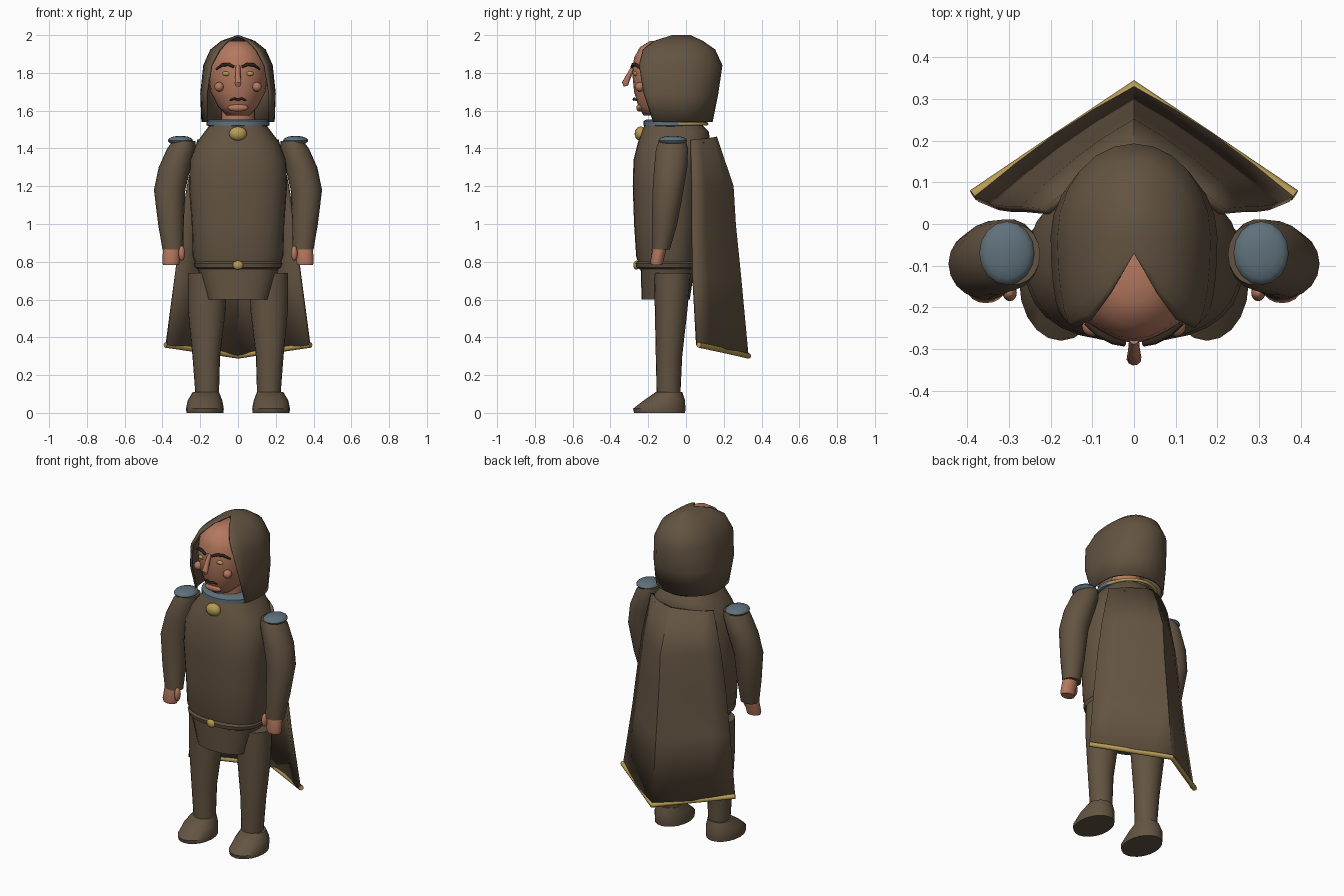
import bpy, bmesh, math
from mathutils import Vector


def material(name, rgb):
    m = bpy.data.materials.new(name)
    m.diffuse_color = (*rgb, 1)
    return m


BROWN = material("brown cloth", (0.125, 0.088, 0.054))
SKIN = material("skin", (0.46, 0.19, 0.115))
STEEL = material("grey metal", (0.115, 0.165, 0.2))
GOLD = material("gold", (0.47, 0.33, 0.09))
DARK = material("dark hair", (0.03, 0.018, 0.013))


def finish(name, bm, mat, angle=40):
    bmesh.ops.recalc_face_normals(bm, faces=bm.faces)
    me = bpy.data.meshes.new(name)
    bm.to_mesh(me)
    bm.free()
    ob = bpy.data.objects.new(name, me)
    bpy.context.collection.objects.link(ob)
    me.materials.append(mat)
    bpy.ops.object.select_all(action='DESELECT')
    ob.select_set(True)
    bpy.context.view_layer.objects.active = ob
    bpy.ops.object.shade_smooth_by_angle(angle=math.radians(angle))
    return ob


def loft(name, rings, mat, power=2.0, n=24, angle=40):
    """Rings of (z, centre x, half width, front y, back y)."""
    bm = bmesh.new()
    loops = []
    for z, cx, a, yf, yb in rings:
        loop = []
        for i in range(n):
            t = 2 * math.pi * i / n
            c, s = math.cos(t), math.sin(t)
            x = math.copysign(abs(c) ** (2 / power), c) * a
            y = math.copysign(abs(s) ** (2 / power), s) * (yb - yf) / 2
            loop.append(bm.verts.new((cx + x, (yf + yb) / 2 + y, z)))
        loops.append(loop)
    for lo, hi in zip(loops, loops[1:]):
        for i in range(n):
            j = (i + 1) % n
            bm.faces.new((lo[i], lo[j], hi[j], hi[i]))
    bm.faces.new(loops[0])
    bm.faces.new(loops[-1])
    return finish(name, bm, mat, angle)


def ball(name, loc, size, mat):
    bm = bmesh.new()
    bmesh.ops.create_uvsphere(bm, u_segments=16, v_segments=10, radius=1)
    bmesh.ops.scale(bm, vec=size, verts=bm.verts)
    bmesh.ops.translate(bm, vec=loc, verts=bm.verts)
    return finish(name, bm, mat)


def tube(name, pts, radii, mat, n=8):
    """Round tube through points, one radius per point."""
    bm = bmesh.new()
    pts = [Vector(p) for p in pts]
    loops = []
    for k, p in enumerate(pts):
        d = (pts[min(k + 1, len(pts) - 1)] - pts[max(k - 1, 0)]).normalized()
        u = d.orthogonal() if abs(d.z) > 0.95 else d.cross(Vector((0, 0, 1)))
        u.normalize()
        v = d.cross(u)
        loops.append([bm.verts.new(p + radii[k] * (u * math.cos(2 * math.pi * i / n)
                      + v * math.sin(2 * math.pi * i / n))) for i in range(n)])
    for lo, hi in zip(loops, loops[1:]):
        for i in range(n):
            j = (i + 1) % n
            bm.faces.new((lo[i], lo[j], hi[j], hi[i]))
    bm.faces.new(loops[0])
    bm.faces.new(loops[-1])
    return finish(name, bm, mat, 50)


def sheet(name, rows, mat, thickness, angle=35):
    """Thick cloth from a grid of points."""
    bm = bmesh.new()
    grid = [[bm.verts.new(p) for p in row] for row in rows]
    for lo, hi in zip(grid, grid[1:]):
        for i in range(len(lo) - 1):
            bm.faces.new((lo[i], lo[i + 1], hi[i + 1], hi[i]))
    bmesh.ops.remove_doubles(bm, verts=bm.verts, dist=0.0005)
    ob = finish(name, bm, mat, angle)
    mod = ob.modifiers.new("thickness", 'SOLIDIFY')
    mod.thickness = thickness
    mod.offset = 0
    return ob


# Torso, belt and skirt
loft("torso", [(0.76, 0, 0.215, -0.245, 0.05), (0.83, 0, 0.24, -0.264, 0.06),
               (1.0, 0, 0.245, -0.275, 0.07), (1.2, 0, 0.26, -0.282, 0.08),
               (1.34, 0, 0.255, -0.278, 0.1), (1.43, 0, 0.22, -0.255, 0.13),
               (1.49, 0, 0.175, -0.235, 0.12), (1.53, 0, 0.145, -0.215, 0.08)],
     BROWN, 2.4, 28)
loft("belt", [(0.762, 0, 0.215, -0.25, 0.05), (0.77, 0, 0.228, -0.264, 0.065),
              (0.792, 0, 0.235, -0.268, 0.068), (0.802, 0, 0.225, -0.258, 0.06)],
     BROWN, 2.4, 28)
loft("skirt", [(0.6, 0, 0.165, -0.235, 0.02), (0.765, 0, 0.215, -0.24, 0.045)], BROWN, 2.6)
ball("buckle", (0, -0.263, 0.782), (0.028, 0.016, 0.024), GOLD)
ball("clasp", (0, -0.24, 1.478), (0.047, 0.032, 0.038), GOLD)

# Collar and neck
loft("neck", [(1.5, 0, 0.09, -0.17, 0.02), (1.62, 0, 0.09, -0.17, 0.02)], SKIN)
loft("collar", [(1.515, 0, 0.15, -0.21, 0.06), (1.522, 0, 0.166, -0.225, 0.075),
                (1.545, 0, 0.166, -0.225, 0.075), (1.553, 0, 0.15, -0.21, 0.06)],
     STEEL, 2, 32)

# Head
loft("head", [(1.575, 0, 0.06, -0.225, -0.06), (1.62, 0, 0.105, -0.252, 0),
              (1.70, 0, 0.145, -0.275, 0.05), (1.80, 0, 0.16, -0.285, 0.08),
              (1.88, 0, 0.15, -0.275, 0.08), (1.935, 0, 0.11, -0.245, 0.04),
              (1.97, 0, 0.05, -0.19, -0.05)], SKIN, angle=60)
tube("nose", [(0, -0.277, 1.835), (0, -0.30, 1.79), (0, -0.322, 1.745), (0, -0.318, 1.73)],
     [0.012, 0.014, 0.018, 0.012], SKIN, 10)
ball("lips", (0, -0.245, 1.615), (0.055, 0.018, 0.02), SKIN)
tube("moustache", [(-0.042, -0.262, 1.654), (-0.02, -0.274, 1.664), (0, -0.277, 1.658),
                   (0.02, -0.274, 1.664), (0.042, -0.262, 1.654)],
     [0.004, 0.007, 0.006, 0.007, 0.004], DARK)

# Hood: each row runs from the opening round the back to the opening
hood = []
for z, a, yb, w, yf in [(1.54, 0.188, 0.135, 0.165, -0.17), (1.69, 0.194, 0.165, 0.165, -0.22),
                        (1.84, 0.178, 0.187, 0.14, -0.245), (1.92, 0.142, 0.15, 0.098, -0.225),
                        (1.965, 0.085, 0.085, 0.055, -0.165), (1.995, 0, 0.02, 0, -0.07)]:
    half = []
    for i in range(7):
        t = math.pi / 2 * i / 6
        half.append((a * math.sin(t), -0.03 + (yb + 0.03) * math.cos(t), z))
    for i in range(1, 6):
        t = math.pi / 2 * i / 5
        half.append((w + (a - w) * math.cos(t), -0.03 + (yf + 0.03) * math.sin(t), z))
    hood.append([(-x, y, q) for x, y, q in half[:0:-1]] + half)
sheet("hood", hood, BROWN, 0.012, 50)
tube("neck_trim", [(0.155 * math.cos(t), -0.06 + 0.17 * math.sin(t), 1.53)
                   for t in [math.pi * i / 12 for i in range(13)]], [0.009] * 13, GOLD)

# Cape with a centre ridge, and its hem trim
cape = []
for zm, ym, xe, ye, ze in [(1.46, 0.155, 0.21, 0.03, 1.445), (1.2, 0.243, 0.265, 0.035, 1.2),
                           (1.0, 0.255, 0.295, 0.035, 1.0), (0.7, 0.285, 0.33, 0.04, 0.72),
                           (0.305, 0.322, 0.378, 0.06, 0.36)]:
    row = []
    for i in range(-4, 5):
        t = abs(i) / 4
        bulge = 0.015 * math.sin(math.pi * t)
        row.append((xe * i / 4, ym + (ye - ym) * t + bulge, zm + (ze - zm) * t))
    cape.append(row)
sheet("cape", cape, BROWN, 0.018)
tube("cape_trim", [(-0.385, 0.068, 0.36), (-0.19, 0.2, 0.332), (0, 0.33, 0.302),
                   (0.19, 0.2, 0.332), (0.385, 0.068, 0.36)], [0.015] * 5, GOLD)

# Paired parts
for s, side in ((1, "right"), (-1, "left")):
    loft("leg_" + side, [(0.09, s * 0.163, 0.062, -0.155, -0.03), (0.3, s * 0.168, 0.073, -0.16, -0.02),
                         (0.55, s * 0.165, 0.1, -0.165, 0.008), (0.74, s * 0.16, 0.105, -0.17, 0.025)],
         BROWN, n=20)
    loft("boot_" + side, [(0, s * 0.175, 0.098, -0.275, -0.005), (0.022, s * 0.175, 0.1, -0.28, -0.003),
                          (0.065, s * 0.175, 0.092, -0.225, -0.005), (0.11, s * 0.17, 0.07, -0.16, -0.02)],
         BROWN, n=20)
    loft("arm_" + side, [(0.865, s * 0.345, 0.055, -0.18, -0.085), (1.0, s * 0.355, 0.068, -0.182, -0.045),
                         (1.18, s * 0.362, 0.083, -0.178, -0.012), (1.3, s * 0.335, 0.085, -0.17, 0.008),
                         (1.4, s * 0.3, 0.075, -0.16, 0.012), (1.44, s * 0.285, 0.06, -0.145, 0.0)],
         BROWN, n=18)
    loft("hand_" + side, [(0.782, s * 0.355, 0.042, -0.185, -0.125), (0.8, s * 0.355, 0.046, -0.19, -0.12),
                          (0.88, s * 0.35, 0.046, -0.175, -0.1)], SKIN, n=16)
    ball("thumb_" + side, (s * 0.298, -0.165, 0.845), (0.017, 0.02, 0.04), SKIN)
    ball("shoulder_plate_" + side, (s * 0.305, -0.07, 1.442), (0.066, 0.076, 0.025), STEEL)
    ball("eye_" + side, (s * 0.06, -0.266, 1.796), (0.024, 0.012, 0.012), GOLD)
    ball("cheek_" + side, (s * 0.1, -0.245, 1.726), (0.025, 0.025, 0.025), SKIN)
    tube("brow_" + side, [(s * 0.022, -0.287, 1.832), (s * 0.05, -0.28, 1.845),
                          (s * 0.085, -0.262, 1.842), (s * 0.115, -0.238, 1.82)],
         [0.007, 0.009, 0.009, 0.005], DARK)
